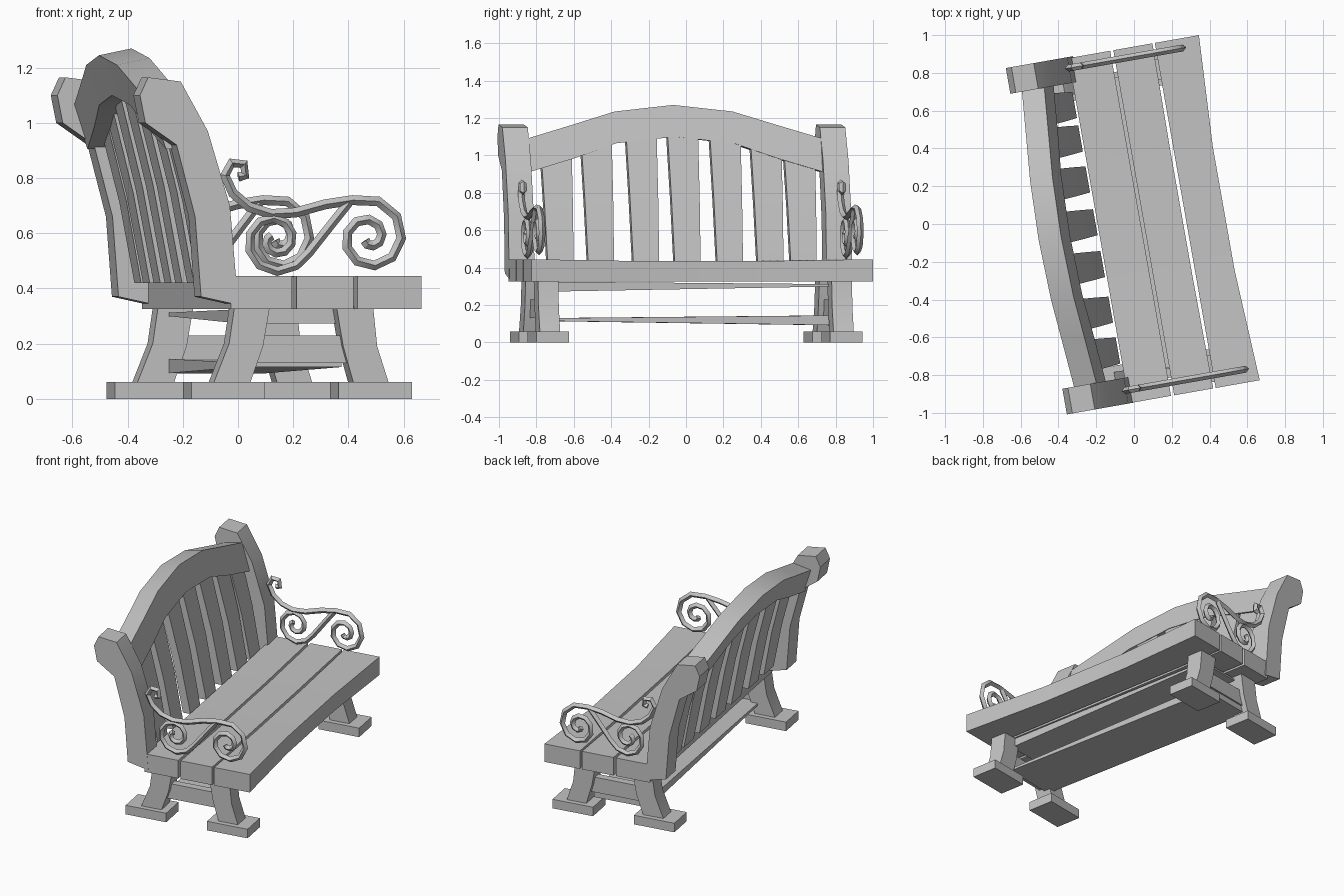
import bpy, bmesh, math
from mathutils import Matrix

if "Cube" in bpy.data.objects:
    bpy.data.objects.remove(bpy.data.objects["Cube"])

# Bench is modelled along local Y (facing +X) and turned 10 degrees about Z
TURN = Matrix.Rotation(math.radians(10), 4, 'Z')

grey = bpy.data.materials.new("plain grey")
grey.diffuse_color = (0.55, 0.55, 0.55, 1)
grey.use_nodes = True
grey.node_tree.nodes["Principled BSDF"].inputs["Base Color"].default_value = grey.diffuse_color


def turned(p):
    return TURN @ Matrix.Translation(p).to_translation()


def loft(name, rings):
    """Skin a list of equal-length rings and cap both ends."""
    bm = bmesh.new()
    rows = [[bm.verts.new(turned(p)) for p in r] for r in rings]
    n = len(rows[0])
    for a, b in zip(rows, rows[1:]):
        for i in range(n):
            j = (i + 1) % n
            bm.faces.new((a[i], a[j], b[j], b[i]))
    bm.faces.new(rows[0][::-1])
    bm.faces.new(rows[-1])
    bmesh.ops.recalc_face_normals(bm, faces=bm.faces)
    me = bpy.data.meshes.new(name)
    bm.to_mesh(me)
    bm.free()
    ob = bpy.data.objects.new(name, me)
    bpy.context.collection.objects.link(ob)
    me.materials.append(grey)
    return ob


def profile(name, pts, y, w):
    """Side profile (x, z) extruded to width w around y."""
    return loft(name, [[(x, yy, z) for x, z in pts] for yy in (y - w / 2, y + w / 2)])


def rect(x0, x1, y, z0, z1):
    return [(x0, y, z0), (x1, y, z0), (x1, y, z1), (x0, y, z1)]


def bar(name, pts, y, depth):
    """Bent wrought bar through (x, z) points."""
    cu = bpy.data.curves.new(name, 'CURVE')
    cu.dimensions = '3D'
    cu.bevel_depth = depth
    cu.bevel_resolution = 0
    cu.use_fill_caps = True
    sp = cu.splines.new('POLY')
    sp.points.add(len(pts) - 1)
    for p, (x, z) in zip(sp.points, pts):
        p.co = (*turned((x, y, z)), 1)
    ob = bpy.data.objects.new(name, cu)
    bpy.context.collection.objects.link(ob)
    cu.materials.append(grey)


def spiral(cx, cz, r0, r1, a0, a1, n):
    """Scroll points, angles in degrees."""
    out = []
    for i in range(n + 1):
        t = i / n
        a = math.radians(a0 + (a1 - a0) * t)
        r = r0 + (r1 - r0) * t
        out.append((cx + r * math.cos(a), cz + r * math.sin(a)))
    return out


# Seat planks, front one slightly hollowed in the middle
for i, (x0, x1, bow) in enumerate([(-0.19, 0.035, 0), (0.052, 0.262, 0.005), (0.275, 0.512, 0.03)]):
    loft(f"seat_plank_{i + 1}",
         [rect(x0, x1 - bow * k, y, 0.325, 0.445 - 0.01 * k)
          for y, k in ((-0.93, 0), (-0.33, 1), (0.33, 1), (0.925, 0))])


# Arched top rail, leaning back
def back_x(z):
    return -0.40 - 0.28 * (z - 0.87)


half = [(0.82, 0.905, 1.085), (0.55, 0.985, 1.165), (0.32, 1.065, 1.235), (0, 1.10, 1.27)]
stations = [(-y, a, b) for y, a, b in half] + half[-2::-1]
loft("top_rail", [[(back_x(a), y, a), (back_x(a) + 0.12, y, a),
                   (back_x(b) + 0.12, y, b), (back_x(b), y, b - 0.025)]
                  for y, a, b in stations])

# Back slats, slightly wider at the top
for i, y in enumerate((-0.645, -0.425, -0.18, 0.045, 0.275, 0.495, 0.675)):
    top = 1.13 - 0.28 * y * y
    rings = []
    for t in (0, 0.5, 1):
        z = 0.42 + (top - 0.42) * t
        x = -0.20 - 0.22 * (z - 0.42) + (0.01 if t == 0.5 else 0)
        w = 0.07 + 0.013 * t
        rings.append([(x, y - w, z), (x, y + w, z), (x - 0.05, y + w, z), (x - 0.05, y - w, z)])
    loft(f"back_slat_{i + 1}", rings)

# Outlines of the end parts, as (x, z)
post = [(-0.30, 0.37), (-0.322, 0.66), (-0.39, 0.92), (-0.505, 1.0), (-0.525, 1.10),
        (-0.495, 1.165), (-0.375, 1.15), (-0.275, 0.97), (-0.194, 0.70), (-0.163, 0.34)]
back_leg = [(-0.245, 0.05), (-0.185, 0.2), (-0.165, 0.335), (-0.035, 0.335), (-0.06, 0.19), (-0.11, 0.05)]
front_leg = [(0.275, 0.05), (0.235, 0.19), (0.21, 0.335), (0.345, 0.335), (0.36, 0.19), (0.405, 0.05)]
arm = [(-0.15, 0.805), (-0.125, 0.81), (-0.13, 0.85), (-0.175, 0.855), (-0.20, 0.81),
       (-0.17, 0.745), (-0.11, 0.695), (-0.03, 0.67), (0.06, 0.675), (0.17, 0.705), (0.27, 0.72)]
arm += spiral(0.33, 0.585, 0.135, 0.018, 75, -500, 15)
brace = [(0.255, 0.71), (0.19, 0.63), (0.11, 0.53)] + spiral(-0.015, 0.575, 0.12, 0.02, -50, -590, 15)

# Post, legs, feet, stretcher and scrolled armrest for each end
for side, s, arm_y, fit in (("right", -1, -0.86, 1.0), ("left", 1, 0.873, 0.95)):
    leg_y = s * 0.797 - 0.012
    profile(f"back_post_{side}", post, s * 0.862, 0.138)
    profile(f"back_leg_{side}", back_leg, leg_y, 0.11)
    profile(f"front_leg_{side}", front_leg, leg_y, 0.11)
    for nm, x in (("front", 0.347), ("back", -0.195)):
        loft(f"{nm}_foot_{side}", [rect(x - 0.135, x + 0.135, leg_y + d, 0, 0.06) for d in (-0.088, 0.088)])
    loft(f"stretcher_{side}", [rect(-0.14, 0.30, leg_y + d, 0.13, 0.23) for d in (-0.025, 0.025)])
    for nm, pts, depth in (("armrest", arm, 0.018), ("armrest_scroll", brace, 0.017)):
        bar(f"{nm}_{side}", [((x + 0.2) * fit - 0.2, z) for x, z in pts], arm_y, depth)

# Tapering boards running between the two ends, under the seat and low down
loft("under_seat_board", [rect(-0.125, 0.25, -0.78, 0.272, 0.325), rect(-0.125, 0.25, 0.78, 0.30, 0.312)])
loft("low_shelf", [rect(-0.125, 0.24, -0.80, 0.115, 0.13), rect(-0.125, 0.24, 0.80, 0.092, 0.145)])

# Turn the bars into meshes and smooth the gentle bends
bpy.ops.object.select_all(action='SELECT')
bpy.context.view_layer.objects.active = bpy.context.selected_objects[0]
bpy.ops.object.convert(target='MESH')
bpy.ops.object.shade_smooth_by_angle(angle=math.radians(30))
